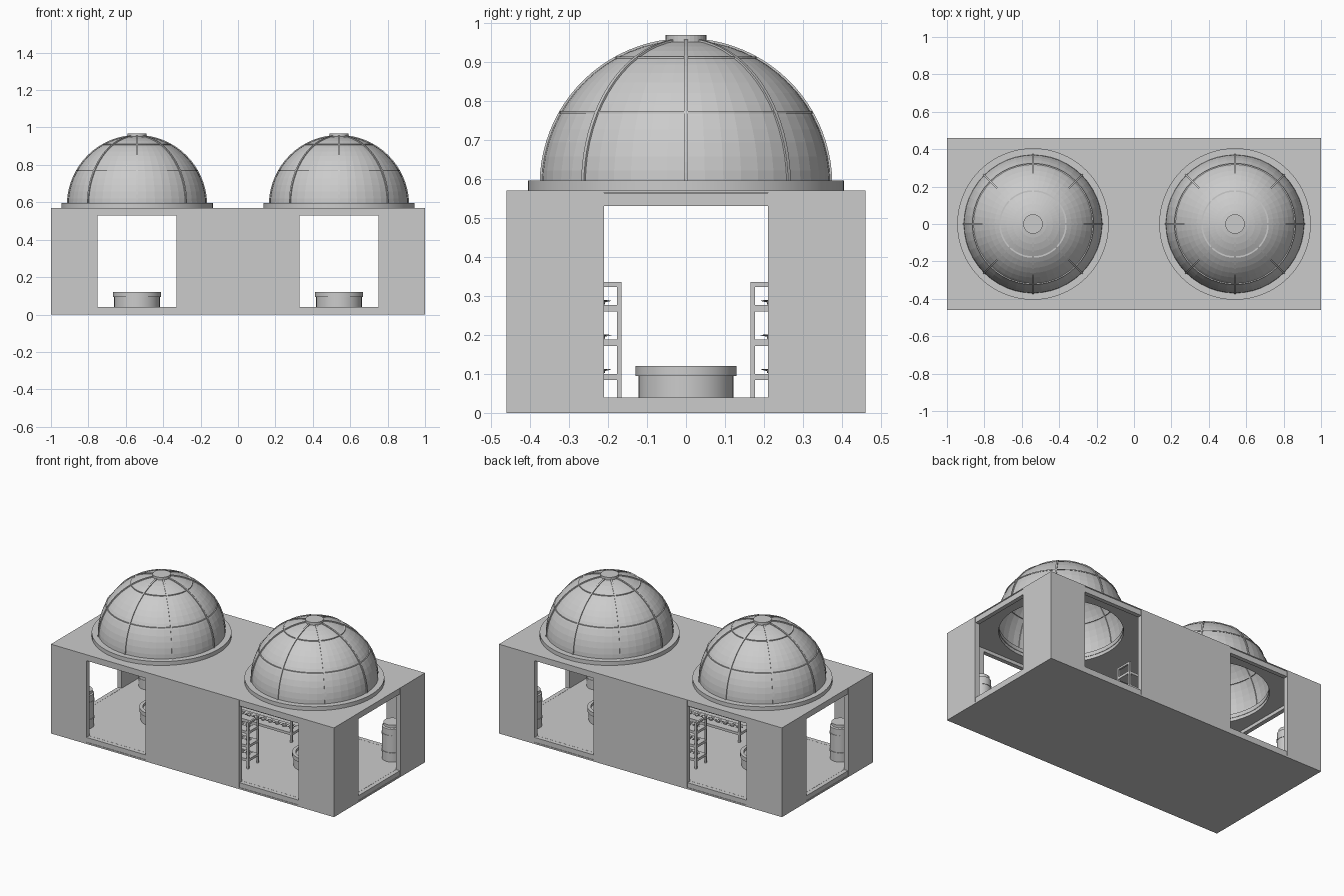
import bpy, bmesh, math
from mathutils import Matrix, Vector

if "Cube" in bpy.data.objects:
    bpy.data.objects.remove(bpy.data.objects["Cube"])

CX, HX, HY, H = 0.54, 1.0, 0.46, 0.57     # dome centre, half sizes, wall height
T, FLOOR, DOOR = 0.03, 0.04, 0.21         # wall thickness, floor level, half doorway


def finish(bm, name, smooth=False):
    bmesh.ops.recalc_face_normals(bm, faces=bm.faces)
    me = bpy.data.meshes.new(name)
    bm.to_mesh(me)
    bm.free()
    ob = bpy.data.objects.new(name, me)
    bpy.context.collection.objects.link(ob)
    if smooth:
        bpy.ops.object.select_all(action='DESELECT')
        ob.select_set(True)
        bpy.context.view_layer.objects.active = ob
        bpy.ops.object.shade_smooth_by_angle(angle=math.radians(30))
    return ob


def add_box(bm, x0, x1, y0, y1, z0, z1):
    m = Matrix.Translation(((x0 + x1) / 2, (y0 + y1) / 2, (z0 + z1) / 2))
    m = m @ Matrix.Diagonal((abs(x1 - x0), abs(y1 - y0), abs(z1 - z0), 1))
    bmesh.ops.create_cube(bm, size=1, matrix=m)


def box(name, *b):
    bm = bmesh.new()
    add_box(bm, *b)
    return finish(bm, name)


def lathe(name, profile, x, y, n=48, closed=False, smooth=False):
    """Spin an (r, z) profile around a vertical axis at (x, y)."""
    bm = bmesh.new()
    vs = [bm.verts.new((x + r, y, z)) for r, z in profile]
    es = [bm.edges.new(p) for p in zip(vs, vs[1:] + vs[:1] if closed else vs[1:])]
    bmesh.ops.spin(bm, geom=vs + es, cent=(x, y, 0), axis=(0, 0, 1),
                   angle=2 * math.pi, steps=n)
    bmesh.ops.remove_doubles(bm, verts=bm.verts, dist=1e-5)
    return finish(bm, name, smooth)


def cut(target, cutter):
    m = target.modifiers.new("cut", 'BOOLEAN')
    m.object, m.operation, m.solver = cutter, 'DIFFERENCE', 'EXACT'
    bpy.context.view_layer.objects.active = target
    bpy.ops.object.modifier_apply(modifier=m.name)
    bpy.data.objects.remove(cutter)


# Hollow building shell with doorways on all sides and dome holes in the roof
shell = box("building_shell", -HX, HX, -HY, HY, 0, H)
cut(shell, box("room_cutter", -HX + T, HX - T, -HY + T, HY - T, FLOOR, H - 0.02))
E = 0.05
for s in (-1, 1):
    for t in (-1, 1):
        cut(shell, box("door_cutter", s * CX - DOOR, s * CX + DOOR,
                       *sorted((t * (HY - T - 0.001), t * (HY + E))), 0.01, 0.565))
    cut(shell, box("door_cutter", *sorted((s * (HX - T - 0.001), s * (HX + E))),
                   -DOOR, DOOR, 0.01, 0.565))
    cut(shell, lathe("hole_cutter", [(0, H - 0.06), (0.355, H - 0.06),
                                     (0.355, H + E), (0, H + E)], s * CX, 0))

# Sill and lintel in each doorway
for name, z0, z1 in (("door_sill", 0.01, FLOOR), ("door_lintel", 0.53, 0.564)):
    for s in (-1, 1):
        box(name, *sorted((s * (HX - T), s * (HX - 0.003))), -DOOR, DOOR, z0, z1)
        for t in (-1, 1):
            box(name, s * CX - DOOR, s * CX + DOOR,
                *sorted((t * (HY - T), t * (HY - 0.003))), z0, z1)

# Domes with base ring, ribs, hoops and cap
R, DZ = 0.37, 0.585


def arc(r, a0, a1, n):
    return [(r * math.cos(a0 + (a1 - a0) * i / n),
             DZ + r * math.sin(a0 + (a1 - a0) * i / n)) for i in range(n + 1)]


def dome_ribs(x):
    bm = bmesh.new()
    outer = arc(R + 0.005, 0.01, 1.45, 20)
    inner = arc(R - 0.005, 0.01, 1.45, 20)
    w = 0.005
    for k in range(8):
        rot = Matrix.Translation((x, 0, 0)) @ Matrix.Rotation(k * math.pi / 4, 4, 'Z')
        rows = [[bm.verts.new(rot @ Vector(p)) for p in
                 ((a[0], -w, a[1]), (a[0], w, a[1]), (b[0], w, b[1]), (b[0], -w, b[1]))]
                for a, b in zip(outer, inner)]
        for p, q in zip(rows, rows[1:]):
            for i in range(4):
                j = (i + 1) % 4
                bm.faces.new((p[i], p[j], q[j], q[i]))
        bm.faces.new(rows[0])
        bm.faces.new(rows[-1])
    finish(bm, "dome_ribs")


for s in (-1, 1):
    x = s * CX
    lathe("dome_base_ring", [(0.352, H), (0.405, H), (0.405, 0.595), (0.352, 0.595)],
          x, 0, 64, True, True)
    lathe("dome_glass", arc(R, 0, math.pi / 2, 16), x, 0)
    dome_ribs(x)
    for z in (0.77, 0.91):
        r = math.sqrt(R * R - (z - DZ) ** 2)
        lathe("dome_hoop", [(r - 0.004, z - 0.003), (r + 0.004, z - 0.003),
                            (r + 0.004, z + 0.003), (r - 0.004, z + 0.003)], x, 0, 48, True)
    lathe("dome_cap", [(0, 0.95), (0.052, 0.95), (0.052, 0.968), (0, 0.968)], x, 0, 32)

    # Round planter under each dome
    lathe("round_planter", [(0, FLOOR), (0.122, FLOOR), (0.122, 0.095), (0.129, 0.095),
                            (0.129, 0.12), (0.108, 0.12), (0.108, 0.105), (0, 0.105)],
          x, 0, 40, False, True)

    # Storage barrels in the outer corners, with bands and a lid
    for t in (-1, 1):
        r = 0.06
        prof = [(0, FLOOR), (r, FLOOR)]
        for z in (0.09, 0.2):
            prof += [(r, z), (r + 0.003, z), (r + 0.003, z + 0.01), (r, z + 0.01)]
        prof += [(r, 0.25), (0.052, 0.255), (0.052, 0.272), (0, 0.272)]
        lathe("storage_barrel", prof, s * 0.86, t * 0.33, 24, False, True)

# Plant racks along the front and back walls between the domes
Y0, Y1, XR, P = 0.165, 0.275, 0.265, 0.012
for t in (-1, 1):
    bm = bmesh.new()
    for s in (-1, 1):
        for y in (Y0, Y1 - P):
            add_box(bm, s * XR, s * (XR - P), t * y, t * (y + P), FLOOR, 0.335)
        add_box(bm, s * XR, s * (XR - P), t * (Y0 + P), t * (Y1 - P), 0.323, 0.335)
    for z in (0.1, 0.188, 0.276):
        add_box(bm, -XR + 0.001, XR - 0.001, t * (Y0 + 0.003), t * (Y1 - 0.003), z - 0.016, z)
    finish(bm, "plant_rack")

    # Small leafy plants on every shelf
    bm = bmesh.new()
    for z in (0.1, 0.188, 0.276):
        for i in range(10):
            c = Vector((-0.225 + i * 0.05, t * 0.218, z))
            bmesh.ops.create_icosphere(bm, subdivisions=1, radius=0.013, matrix=(
                Matrix.Translation(c + Vector((0, 0, 0.007))) @ Matrix.Diagonal((1, 1, 0.7, 1))))
            for k in range(6):
                rot = Matrix.Translation(c) @ Matrix.Rotation(k * math.pi / 3 + i, 4, 'Z')
                bm.faces.new([bm.verts.new(rot @ Vector(p)) for p in (
                    (0.005, 0, 0.006), (0.016, -0.007, 0.013),
                    (0.028, 0, 0.011), (0.016, 0.007, 0.013))])
    finish(bm, "shelf_plants")
